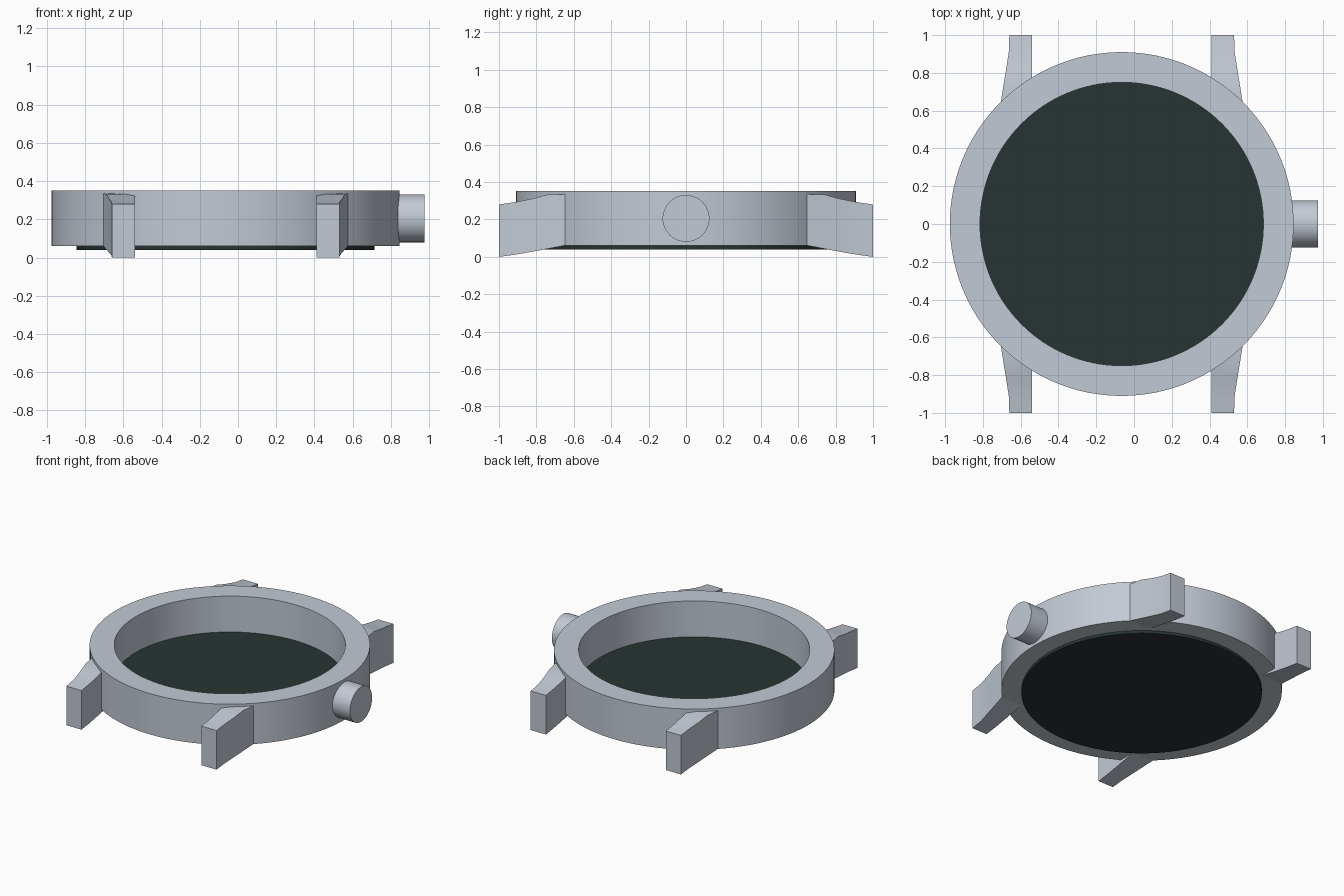
import bpy
import bmesh
import math

if "Cube" in bpy.data.objects:
    bpy.data.objects.remove(bpy.data.objects["Cube"], do_unlink=True)

CX = -0.065  # axis of the case


def material(name, rgb):
    mat = bpy.data.materials.new(name)
    mat.use_nodes = True
    mat.diffuse_color = (*rgb, 1)
    mat.node_tree.nodes["Principled BSDF"].inputs["Base Color"].default_value = (*rgb, 1)
    return mat


steel = material("brushed steel", (0.54, 0.59, 0.66))
dark = material("dark glass", (0.02, 0.034, 0.033))


def finish(name, bm, mat, smooth=True):
    bmesh.ops.recalc_face_normals(bm, faces=bm.faces)
    mesh = bpy.data.meshes.new(name)
    bm.to_mesh(mesh)
    bm.free()
    mesh.materials.append(mat)
    obj = bpy.data.objects.new(name, mesh)
    bpy.context.collection.objects.link(obj)
    if smooth:
        bpy.ops.object.select_all(action="DESELECT")
        obj.select_set(True)
        bpy.context.view_layer.objects.active = obj
        bpy.ops.object.shade_smooth_by_angle(angle=math.radians(30))
    return obj


def lathe(name, profile, mat, closed, steps=128):
    """Spin an (r, z) profile about the case axis."""
    bm = bmesh.new()
    verts = [bm.verts.new((CX + r, 0, z)) for r, z in profile]
    pairs = list(zip(verts, verts[1:]))
    if closed:
        pairs.append((verts[-1], verts[0]))
    edges = [bm.edges.new(p) for p in pairs]
    bmesh.ops.spin(bm, geom=verts + edges, cent=(CX, 0, 0), axis=(0, 0, 1),
                   angle=math.tau, steps=steps)
    bmesh.ops.remove_doubles(bm, verts=bm.verts, dist=1e-4)
    return finish(name, bm, mat)


# Case ring and back disc
lathe("case_ring", [(0.75, 0.06), (0.91, 0.06), (0.91, 0.352), (0.75, 0.352)], steel, True)
lathe("case_back", [(0, 0.04), (0.78, 0.04), (0.78, 0.095), (0, 0.095)], dark, False)

# Winding crown
bpy.ops.mesh.primitive_cylinder_add(vertices=64, radius=0.125, depth=0.185,
                                    location=(0.8825, 0, 0.205),
                                    rotation=(0, math.pi / 2, 0))
crown = bpy.context.object
crown.name = "crown"
crown.data.materials.append(steel)
bpy.ops.object.shade_smooth_by_angle(angle=math.radians(30))

# Strap lugs: sections along y as (y, outer offset, bottom z, top z)
SECTIONS = [(0.64, 0.641, 0.062, 0.335), (0.74, 0.625, 0.043, 0.333),
            (0.82, 0.612, 0.028, 0.311), (0.91, 0.598, 0.012, 0.293),
            (1.0, 0.595, 0.0, 0.28)]
INNER = 0.475


def lug(name, side, end):
    bm = bmesh.new()
    rings = []
    for y, outer, low, high in SECTIONS:
        corners = [(INNER, low), (outer, low), (outer, high), (INNER, high)]
        rings.append([bm.verts.new((CX + side * x, end * y, z)) for x, z in corners])
    for a, b in zip(rings, rings[1:]):
        for i in range(4):
            j = (i + 1) % 4
            bm.faces.new((a[i], a[j], b[j], b[i]))
    bm.faces.new(rings[0])
    bm.faces.new(rings[-1])
    finish(name, bm, steel)


for side, side_name in ((1, "left"), (-1, "right")):
    for end, end_name in ((-1, "front"), (1, "back")):
        lug(f"{end_name}_{side_name}_lug", side, end)
